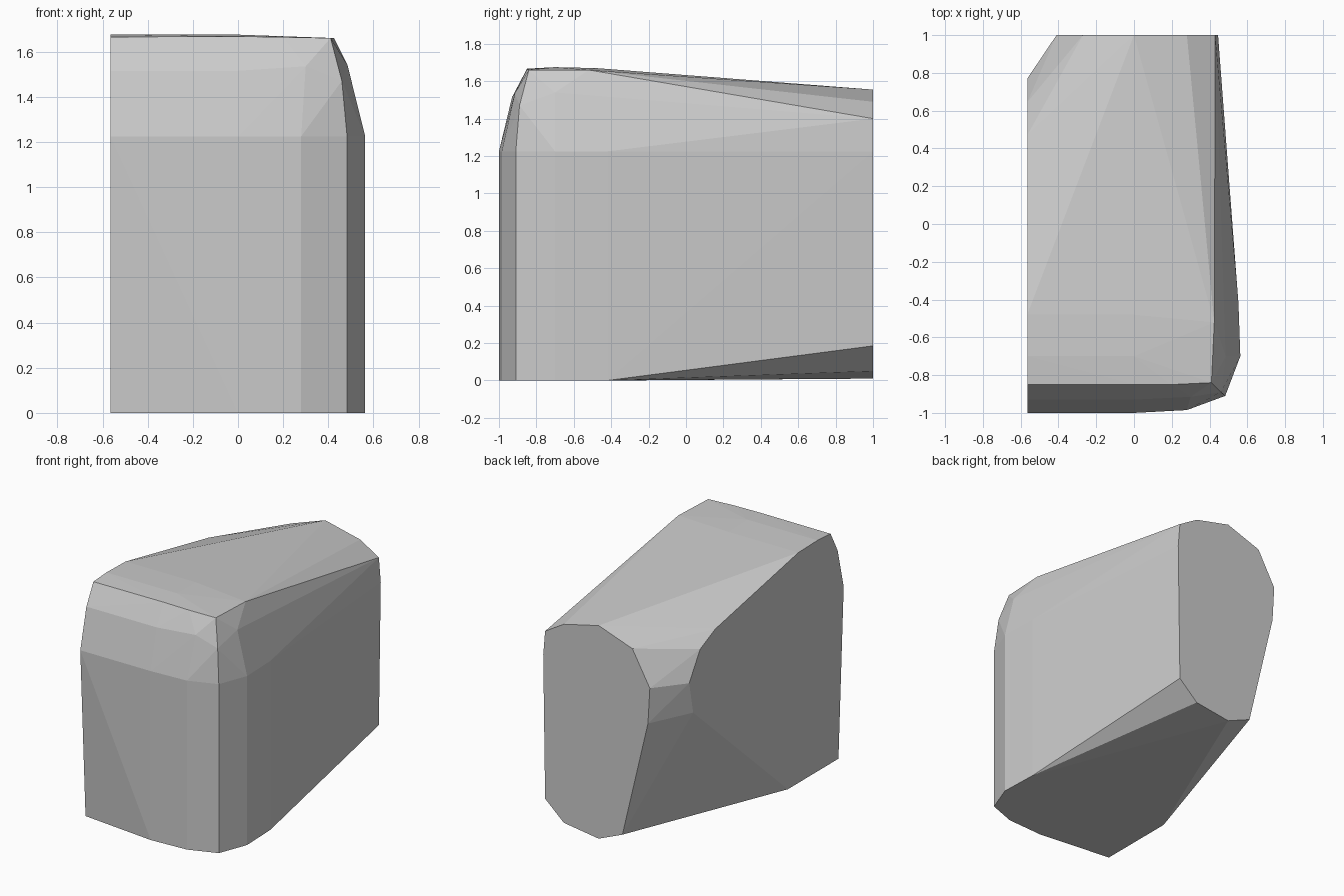
import bpy
import bmesh

# Remove the default cube only
cube = bpy.data.objects.get("Cube")
if cube:
    bpy.data.objects.remove(cube, do_unlink=True)

LEFT_X = -0.565      # flat cut on the -x side
BACK_Y = 1.0         # flat cut on the back
SHOULDER = 1.225     # height where the walls start to lean in


def plain_material(name, colour):
    """Make one flat colour that shows in viewport and render."""
    material = bpy.data.materials.new(name)
    material.use_nodes = True
    material.diffuse_color = colour
    shader = material.node_tree.nodes["Principled BSDF"]
    shader.inputs["Base Color"].default_value = colour
    shader.inputs["Roughness"].default_value = 0.8
    return material


def convex_block(name, points, material):
    """Wrap a set of outline points in a flat faceted convex skin."""
    bm = bmesh.new()
    for point in points:
        bm.verts.new(point)
    hull = bmesh.ops.convex_hull(bm, input=bm.verts[:])
    unused = {item for key in ("geom_interior", "geom_unused")
              for item in hull[key] if isinstance(item, bmesh.types.BMVert)}
    bmesh.ops.delete(bm, geom=list(unused), context="VERTS")
    bmesh.ops.recalc_face_normals(bm, faces=bm.faces[:])
    for face in bm.faces:
        face.smooth = False
    mesh = bpy.data.meshes.new(name)
    bm.to_mesh(mesh)
    bm.free()
    mesh.materials.append(material)
    block = bpy.data.objects.new(name, mesh)
    bpy.context.collection.objects.link(block)
    return block


# Back face outline, as (x, z)
back_outline = [
    (0.43, 1.4), (0.28, 1.49), (0, 1.555), (-0.27, 1.46), (-0.41, 1.21),
    (-0.395, 0.95), (-0.19, 0.09), (0, 0.01), (0.28, 0.05), (0.43, 0.185),
    (0.445, SHOULDER),
]

# Flat left face outline, as (y, z)
left_outline = [
    (-0.94, 0), (-0.36, 0), (0.725, 0.97), (0.77, 1.2), (0.645, 1.4),
    (0.47, 1.48), (-0.48, 1.67), (-0.7, 1.675), (-0.85, 1.665),
    (-0.93, 1.515), (-1, SHOULDER),
]

# Upright columns around the front and right walls, as (x, y)
wall_columns = [(0, -1), (0.28, -0.985), (0.483, -0.91), (0.563, -0.7),
                (0.553, -0.42)]

# Leaning shoulder facets, from the front round to the right side
shoulder_ring = [
    (0, -0.93, 1.515), (0.3, -0.915, 1.535), (0.46, -0.89, 1.47),
    (0.485, -0.7, 1.54),
]

# Gently domed top
top_rim = [
    (0, -0.85, 1.667), (0.2, -0.85, 1.664), (0.41, -0.84, 1.66),
    (0.425, -0.52, 1.66), (0, -0.7, 1.675), (0, -0.48, 1.67),
]

points = [(x, BACK_Y, z) for x, z in back_outline]
points += [(LEFT_X, y, z) for y, z in left_outline]
points += [(x, y, z) for x, y in wall_columns for z in (0, SHOULDER)]
points += shoulder_ring + top_rim

stone_grey = plain_material("stone grey", (0.6, 0.6, 0.6, 1))
convex_block("faceted_stone_block", points, stone_grey)
